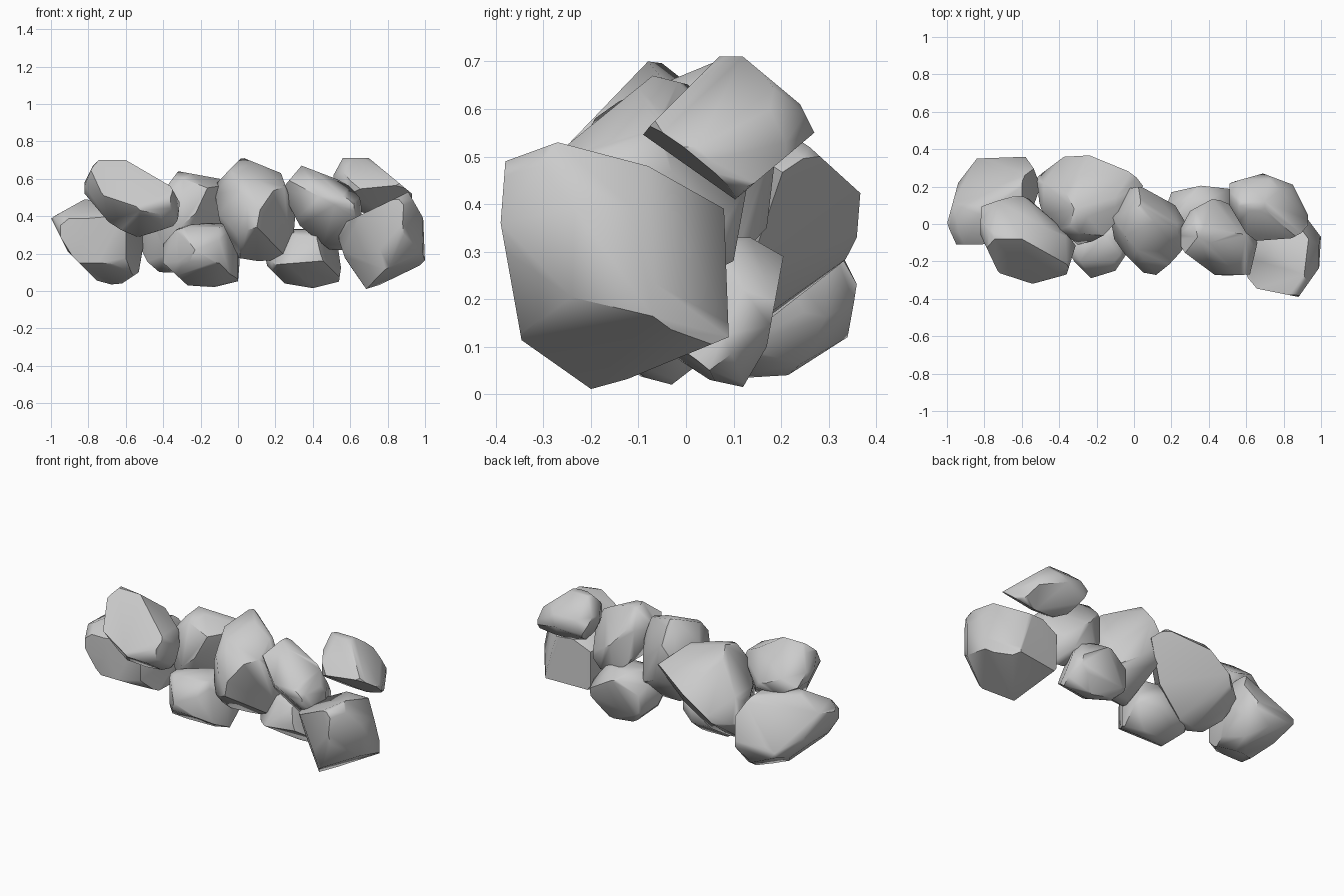
import bpy, bmesh, math
from itertools import product
from mathutils import Vector
from mathutils.geometry import convex_hull_2d

if "Cube" in bpy.data.objects:
    bpy.data.objects.remove(bpy.data.objects["Cube"])

CENTRE = Vector((0, 0, 0.355))
S, C = math.sin(math.radians(35)), math.cos(math.radians(35))
SE, CE = math.sin(math.radians(30)), math.cos(math.radians(30))
# sketch planes: right axis, up axis, origin, scale, slack
PLANES = {
    "front": (Vector((1, 0, 0)), Vector((0, 0, 1)), Vector(), 1, 0),
    "top": (Vector((1, 0, 0)), Vector((0, 1, 0)), Vector(), 1, 0),
    "side": (Vector((0, 1, 0)), Vector((0, 0, 1)), Vector(), 1, 0),
    "front_right": (Vector((C, S, 0)), Vector((-S * SE, C * SE, CE)), CENTRE, 1 / 179, 0.01),
    "back_left": (Vector((-C, -S, 0)), Vector((S * SE, -C * SE, CE)), CENTRE, 1 / 179, 0.01),
    "below": (Vector((-C, S, 0)), Vector((S * SE, C * SE, CE)), CENTRE, 1 / 179, 0.015),
}


def slice_off(bm, co, no):
    """Cut away everything beyond a plane and cap the hole."""
    bmesh.ops.bisect_plane(bm, geom=bm.verts[:] + bm.edges[:] + bm.faces[:], dist=1e-5,
                           plane_co=co, plane_no=no, clear_outer=True)
    bmesh.ops.holes_fill(bm, edges=[e for e in bm.edges if e.is_boundary], sides=0)


def rock(name, k=1.85, **outlines):
    """Chisel a block to its sketched outlines, then chip its corners."""
    bm = bmesh.new()
    bmesh.ops.create_cube(bm, size=4)
    for view, outline in outlines.items():
        right, up, origin, scale, slack = PLANES[view]
        pts = [Vector(p) * scale for p in outline]
        hull = [pts[n] for n in convex_hull_2d(pts)]
        mid = sum(hull, Vector((0, 0))) / len(hull)
        for a, b in zip(hull, hull[1:] + hull[:1]):
            n2 = Vector((b.y - a.y, a.x - b.x)).normalized()
            if n2.dot(a - mid) < 0:
                n2 = -n2
            no = right * n2.x + up * n2.y
            slice_off(bm, origin + right * a.x + up * a.y + no * slack, no)
    # chipped corners
    lo = Vector([min(v.co[a] for v in bm.verts) for a in range(3)])
    hi = Vector([max(v.co[a] for v in bm.verts) for a in range(3)])
    c, h = (lo + hi) / 2, (hi - lo) / 2
    for s in product((-1, 1), repeat=3):
        no = Vector([s[a] / h[a] for a in range(3)])
        slice_off(bm, c + no * (k / no.length_squared), no.normalized())
    # clean convex surface
    bmesh.ops.remove_doubles(bm, verts=bm.verts[:], dist=0.025)
    clean = bmesh.new()
    for v in bm.verts:
        clean.verts.new(v.co)
    bmesh.ops.convex_hull(clean, input=clean.verts[:])
    bmesh.ops.delete(clean, geom=[v for v in clean.verts if not v.link_faces], context='VERTS')
    bmesh.ops.recalc_face_normals(clean, faces=clean.faces[:])
    mesh = bpy.data.meshes.new(name)
    clean.to_mesh(mesh)
    bm.free()
    clean.free()
    ob = bpy.data.objects.new(name, mesh)
    bpy.context.collection.objects.link(ob)
    bpy.ops.object.select_all(action='DESELECT')
    ob.select_set(True)
    bpy.context.view_layer.objects.active = ob
    bpy.ops.object.shade_smooth_by_angle(angle=math.radians(50))


# left end of the wall
rock("left_base_rock", k=2.2,
     front=[(-1, .39), (-.82, .49), (-.6, .46), (-.5, .28), (-.53, .1), (-.62, .04), (-.73, .03), (-.87, .13)],
     top=[(-1, 0), (-.94, .22), (-.84, .35), (-.56, .36), (-.5, .2), (-.6, -.08), (-.82, -.11), (-.95, -.11)],
     side=[(.14, .03), (.25, .035), (.34, .12), (.36, .23), (.25, .45), (.05, .49), (-.12, .38), (-.1, .15)],
     front_right=[(-152, 48), (-150, 17), (-136, -6), (-103, -18), (-73, -10), (-50, 20), (-50, 60), (-100, 90), (-135, 65)],
     back_left=[(49, -38), (57, -18), (76, -13), (129, -18), (152, -46), (139, -63), (101, -90), (66, -95), (46, -76)],
     below=[(70, -50), (109, 0), (158, -41), (111, -94)])
rock("left_top_rock",
     front=[(-.82, .58), (-.76, .7), (-.6, .7), (-.36, .56), (-.31, .47), (-.31, .36), (-.6, .26), (-.82, .52)],
     top=[(-.82, .1), (-.6, .16), (-.46, .1), (-.31, -.11), (-.36, -.27), (-.58, -.33), (-.72, -.27), (-.82, -.06)],
     side=[(-.08, .7), (0, .69), (.16, .55), (.1, .36), (-.1, .26), (-.28, .3), (-.33, .44)],
     front_right=[(-132, 72), (-113, 87), (-73, 64), (-60, 42), (-59, 17), (-70, 4), (-108, 17), (-132, 44)],
     back_left=[(59, 12), (69, 30), (95, 35), (132, 10), (117, -20), (90, -28), (70, -20)])

# middle of the wall
rock("back_middle_rock",
     front=[(-.55, .15), (-.48, .08), (-.2, .12), (.05, .25), (.1, .42), (-.1, .6), (-.32, .64), (-.5, .4)],
     top=[(-.52, .25), (-.32, .4), (-.14, .37), (.06, .22), (.05, .02), (-.15, -.11), (-.3, -.11), (-.5, .05)],
     side=[(.39, .29), (.37, .42), (.26, .52), (.08, .64), (-.05, .6), (-.11, .35), (0, .12), (.16, .08)],
     back_left=[(-31, 12), (-16, 24), (47, 25), (62, 8), (64, -18), (52, -66), (26, -55), (-1, -28)],
     below=[(16, 37), (24, 49), (63, 32), (91, 0), (105, -40), (81, -66), (51, -50), (26, -8)])
rock("front_low_rock",
     front=[(-.4, .25), (-.33, .33), (-.22, .365), (-.08, .36), (.01, .17), (0, .05), (-.13, .02), (-.27, .03), (-.4, .15)],
     top=[(-.4, -.05), (-.32, -.2), (-.23, -.29), (-.1, -.25), (0, -.1), (.01, .03), (-.1, .1), (-.3, .08)],
     side=[(-.03, .02), (.1, .12), (.1, .28), (-.05, .365), (-.2, .34), (-.29, .22), (-.22, .07)],
     front_right=[(-73, -8), (-63, 3), (-20, 3), (1, -20), (1, -40), (-1, -52), (-23, -49), (-63, -36)],
     below=[(-16, -43), (-6, -18), (10, -10), (48, -15), (52, -58), (31, -72), (-14, -61)])
rock("centre_rock",
     front=[(-.13, .56), (.02, .715), (.23, .63), (.33, .35), (.28, .22), (.23, .14), (-.02, .18), (-.1, .38)],
     top=[(-.13, 0), (-.05, .2), (.02, .21), (.22, .1), (.31, -.05), (.26, -.18), (.16, -.28), (.05, -.26), (-.12, -.09)],
     side=[(-.18, .6), (.1, .715), (.2, .6), (.17, .35), (0, .17), (-.15, .14), (-.27, .28), (-.28, .42)],
     front_right=[(-10, 47), (13, 64), (32, 32), (45, -10), (40, -38), (29, -47), (-3, -40), (-25, -18), (-24, 2)],
     back_left=[(-44, -18), (-44, 42), (-36, 55), (11, 50), (22, 40), (22, 10), (0, -30)],
     below=[(-49, 32), (-34, 52), (11, 65), (29, 52), (20, 10), (-9, -31), (-40, -15)])

# right end of the wall
rock("right_middle_rock",
     front=[(.23, .54), (.34, .67), (.6, .57), (.68, .46), (.64, .3), (.54, .18), (.33, .35)],
     top=[(.22, -.08), (.3, .07), (.43, .14), (.57, .08), (.66, -.1), (.62, -.27), (.4, -.28), (.24, -.17)],
     side=[(-.07, .67), (.05, .64), (.14, .5), (.1, .28), (-.1, .18), (-.25, .28), (-.28, .5)],
     front_right=[(24, 17), (45, 32), (77, 0), (90, -23), (93, -35), (80, -50), (63, -42), (37, -18)],
     back_left=[(-97, 12), (-94, 37), (-80, 65), (-46, 72), (-23, 64), (-20, 25), (-60, 0)])
rock("right_low_rock",
     front=[(.14, .15), (.25, .04), (.4, .015), (.54, .05), (.56, .19), (.45, .33), (.2, .33)],
     top=[(.2, .17), (.38, .21), (.51, .2), (.56, .05), (.5, -.1), (.25, -.12), (.14, 0)],
     side=[(.12, .015), (.17, .1), (.205, .29), (.1, .35), (-.08, .3), (-.12, .14), (.05, .03)],
     back_left=[(-98, -18), (-96, 0), (-66, 18), (-41, 12), (-24, -18), (-31, -33), (-54, -47), (-76, -44)],
     below=[(-74, -13), (-61, 22), (-19, 27), (-6, 4), (-16, -26), (-50, -25)])
rock("right_top_rock",
     front=[(.5, .6), (.56, .71), (.7, .71), (.93, .52), (.93, .45), (.75, .39), (.58, .45)],
     top=[(.51, .22), (.69, .27), (.85, .21), (.93, .05), (.93, -.03), (.72, -.14), (.6, -.05), (.51, .1)],
     side=[(-.14, .5), (.07, .71), (.12, .71), (.24, .61), (.27, .55), (.08, .39), (-.04, .4)],
     front_right=[(97, 40), (132, 17), (148, -6), (145, -21), (134, -30), (122, -25), (84, -8), (84, 12)],
     back_left=[(-148, 47), (-137, 71), (-120, 84), (-101, 82), (-82, 68), (-86, 54), (-98, 32), (-106, 28)],
     below=[(-135, 75), (-129, 85), (-91, 102), (-51, 90), (-45, 74), (-67, 58), (-86, 53), (-104, 59)])
rock("right_end_rock", k=2.2,
     front=[(.53, .3), (.56, .36), (.91, .53), (.99, .39), (1, .15), (.69, 0), (.57, .18)],
     top=[(.54, -.12), (.63, -.34), (.88, -.39), (1, -.22), (1, -.07), (.88, .09), (.6, .06)],
     side=[(-.38, .49), (-.27, .53), (-.08, .48), (.08, .39), (.09, .12), (-.2, 0), (-.34, .08), (-.39, .36)],
     front_right=[(58, -38), (124, -24), (140, -84), (81, -101)],
     below=[(-171, 44), (-162, 62), (-104, 68), (-77, 37), (-76, -13), (-121, -30), (-151, -20), (-170, 17)])
